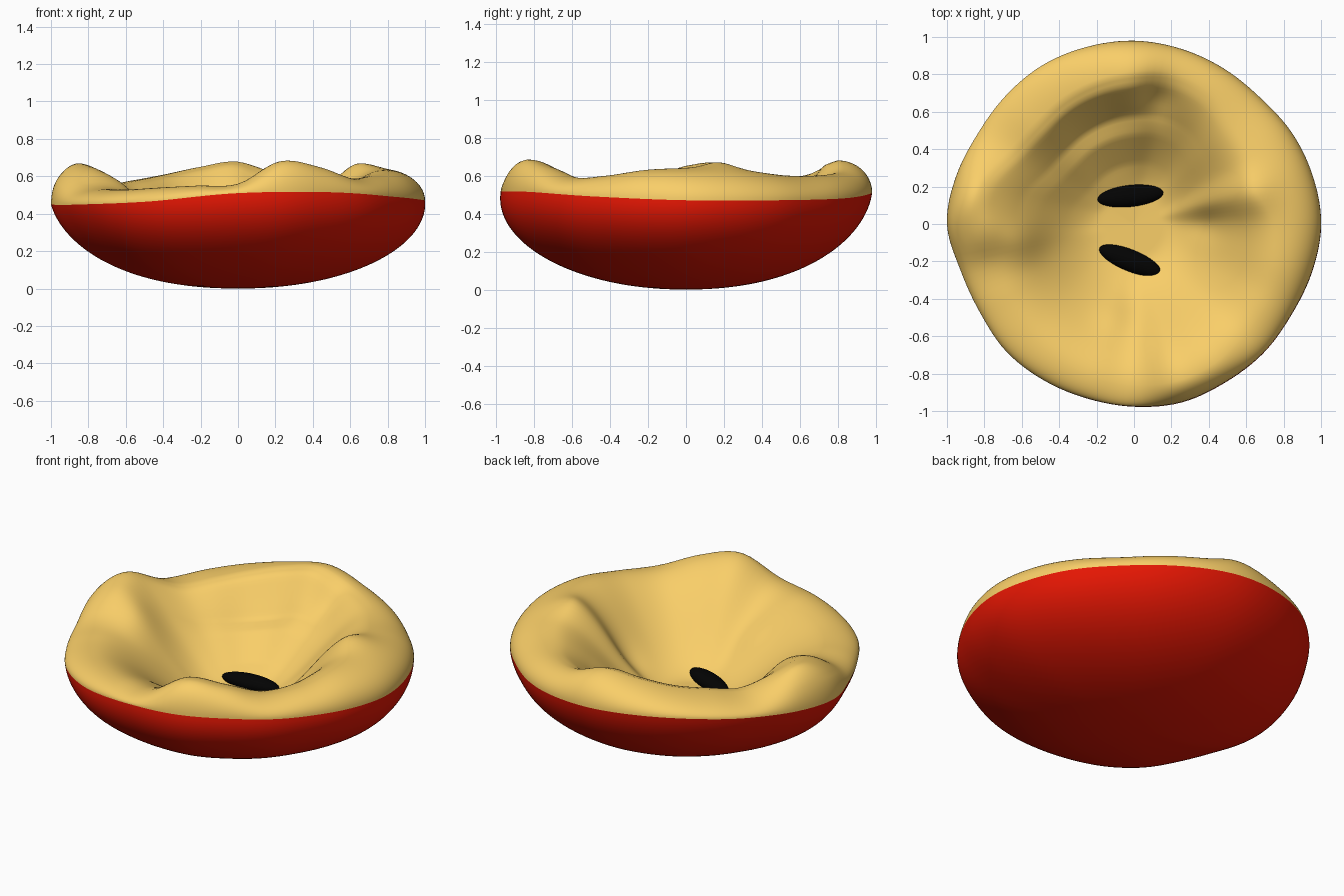
import bpy, bmesh, math

if "Cube" in bpy.data.objects:
    bpy.data.objects.remove(bpy.data.objects["Cube"])

# Values around the rim, counter-clockwise from +x
OUTER = [1.0, .99, .975, .955, .96, .97, .98, .98, .98, .97, .965, .985,
         1.0, .96, .95, .965, .965, .965, .975, .985, .975, .975, .97, .985]
CREST_Z = [.64, .65, .62, .60, .60, .62, .68, .65, .61, .58, .56, .63,
           .67, .55, .53, .53, .54, .55, .56, .68, .65, .59, .60, .63]
CREST_R = [.76, .68, .72, .74, .80, .82, .80, .78, .76, .74, .76, .84,
           .86, .78, .78, .80, .82, .84, .86, .87, .86, .83, .82, .80]
SKIN_Z = [.47, .47, .48, .51, .52, .48, .45, .45, .465, .51, .515, .49]
# Local lumps on the bitten surface: x, y, radius, height
LUMPS = [(.12, .68, .1, -.04), (.65, .17, .1, .02), (-.85, .18, .09, .02),
         (-.9, -.02, .1, -.03), (-.6, -.1, .12, .04), (.4, .0, .1, -.03),
         (-.1, -.5, .1, .02)]
# Back wall of the hollow: slope, shelf, steep step
STEP = [(0, 0), (.24, .02), (.4, .15), (.6, .43), (.72, .5), (.82, .72), (.92, .95), (1, 1)]
SEG = 144


def around(table, a):
    """Smooth periodic interpolation of a table at angle a."""
    n = len(table)
    u = a / (2 * math.pi) * n
    i = math.floor(u)
    t = u - i
    p, q, r, s = (table[(i + k) % n] for k in (-1, 0, 1, 2))
    return q + .5 * t * (r - p + t * (2*p - 5*q + 4*r - s + t * (3*(q - r) + s - p)))


def along(pts, x):
    """Straight interpolation along a profile."""
    for (x0, y0), (x1, y1) in zip(pts, pts[1:]):
        if x <= x1:
            return y0 + (y1 - y0) * (x - x0) / (x1 - x0)
    return pts[-1][1]


def near(a, deg, width):
    """Bell weight around an angle, both in degrees."""
    d = (math.degrees(a) - deg + 180) % 360 - 180
    return math.exp(-(d / width) ** 2)


def material(name, color):
    m = bpy.data.materials.new(name)
    m.diffuse_color = (*color, 1)
    m.use_nodes = True
    m.node_tree.nodes["Principled BSDF"].inputs["Base Color"].default_value = m.diffuse_color
    return m


def polar_surface(name, rings, point, mat, flip=False):
    """Disc of rings, shaped by point(ring fraction, angle)."""
    bm = bmesh.new()
    centre = bm.verts.new(point(0, 0))
    grid = [[bm.verts.new(point(j / rings, 2 * math.pi * i / SEG))
             for i in range(SEG)] for j in range(1, rings + 1)]
    for i in range(SEG):
        k = (i + 1) % SEG
        faces = [(centre, grid[0][i], grid[0][k])]
        faces += [(a[i], b[i], b[k], a[k]) for a, b in zip(grid, grid[1:])]
        for f in faces:
            bm.faces.new(f[::-1] if flip else f).smooth = True
    me = bpy.data.meshes.new(name)
    bm.to_mesh(me)
    bm.free()
    me.materials.append(mat)
    ob = bpy.data.objects.new(name, me)
    bpy.context.collection.objects.link(ob)
    return ob


# Skin: rounded bowl, fuller at the front right and pinched at the left
def skin_point(t, a):
    s = math.sin(t * math.pi / 2)
    v = (1 - math.sqrt(max(0, 1 - s ** 2.3))) ** .93
    bulge = .02 * math.cos(a - math.radians(300)) - .025 * near(a, 195, 35)
    r = around(OUTER, a) * s + bulge * 4 * v * (1 - v)
    return r * math.cos(a), r * math.sin(a), around(SKIN_Z, a) * v


# Flesh: hollow floor, lumpy crest, rounded shoulder down to the skin
def flesh_point(t, a):
    R, cr = around(OUTER, a), around(CREST_R, a)
    top, low = around(CREST_Z, a), around(SKIN_Z, a)
    if t < .7:
        s = t / .7
        r = cr * s
        w = max(0, (s - .2) / .8)
        g = near(a, 112, 38)
        rise = (1 - g) * w * w * (3 - 2 * w) + g * along(STEP, s)
        z = .2 + (top - .2) * rise
    else:
        q = (t - .7) / .3 * math.pi / 2
        r = cr + (R - cr) * math.sin(q)
        z = low + (top - low) * math.cos(q)
    x, y = r * math.cos(a), r * math.sin(a)
    fade = min(1, (1 - t) / .15)
    for lx, ly, rad, h in LUMPS:
        z += fade * h * math.exp(-((x - lx) ** 2 + (y - ly) ** 2) / rad ** 2)
    return x, y, z


polar_surface("skin", 40, skin_point, material("red_skin", (.78, .008, .001)), flip=True)
polar_surface("flesh", 60, flesh_point, material("pale_flesh", (.95, .62, .14)))

# Seeds lying in the hollow
black = material("seed_black", (.001, .001, .001))
for i, (x, y, deg) in enumerate([(-.02, .15, 6), (-.02, -.195, -22)]):
    bpy.ops.mesh.primitive_uv_sphere_add(segments=32, ring_count=16, radius=1,
                                         location=(x, y, .22),
                                         rotation=(0, 0, math.radians(deg)))
    seed = bpy.context.object
    seed.name = f"seed_{i + 1}"
    seed.scale = (.178, .058, .045)
    seed.data.materials.append(black)
    bpy.ops.object.shade_smooth()
